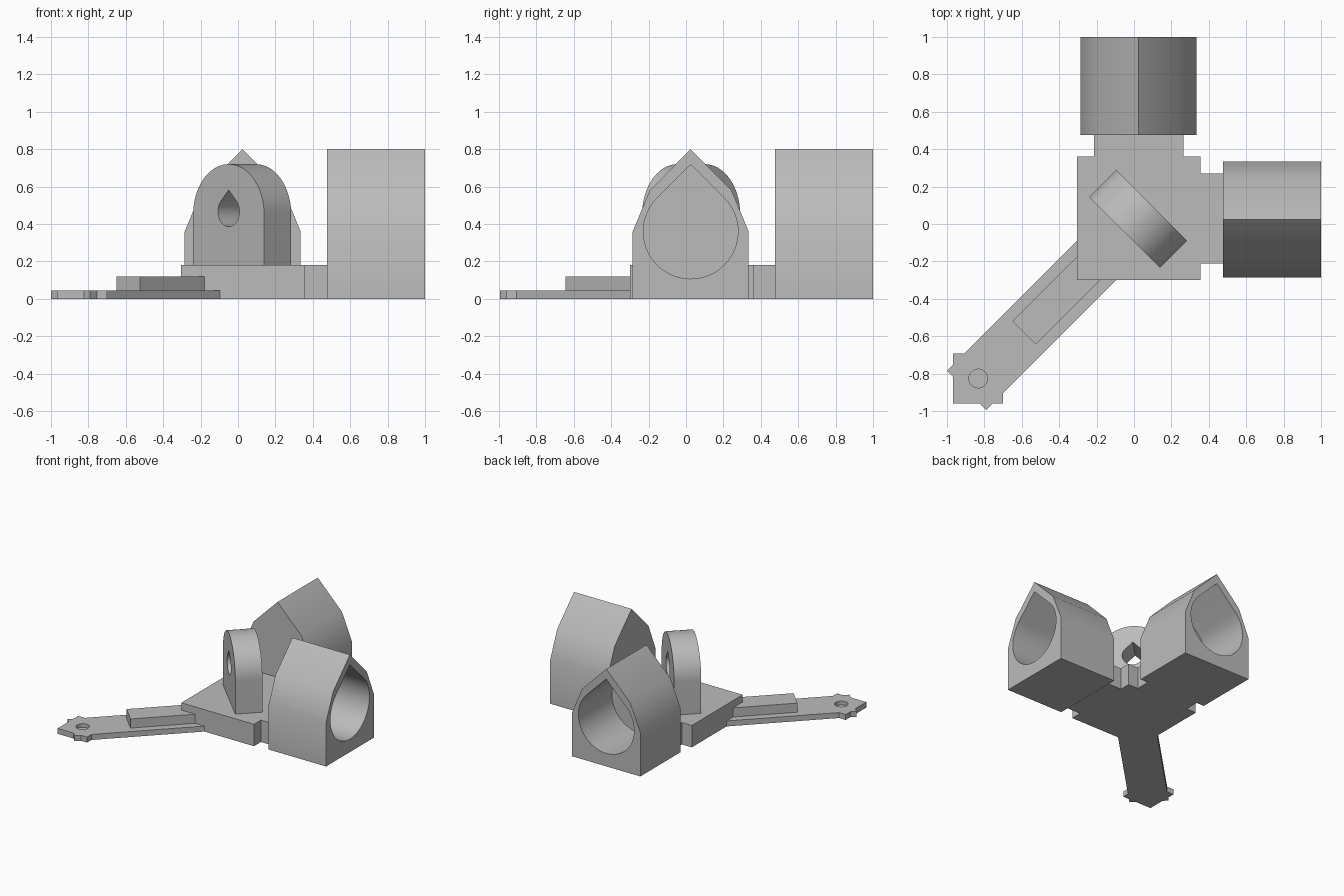
import bpy, bmesh, math
from mathutils import Matrix, Vector

if "Cube" in bpy.data.objects:
    bpy.data.objects.remove(bpy.data.objects["Cube"])

gray = bpy.data.materials.new("light gray plastic")
gray.diffuse_color = (0.5, 0.5, 0.5, 1)
gray.use_nodes = True
gray.node_tree.nodes["Principled BSDF"].inputs["Base Color"].default_value = gray.diffuse_color
UP = Vector((0, 0, 1))
CX = 0.025  # centre of the hub in x and y


def prism(name, pts, depth, origin=(0, 0, 0), u=(1, 0, 0), v=(0, 1, 0)):
    """Extrude a flat outline (u, v) along u x v by depth."""
    u, v = Vector(u).normalized(), Vector(v).normalized()
    w = u.cross(v)
    o = Vector(origin)
    bm = bmesh.new()
    face = bm.faces.new([bm.verts.new(o + u * a + v * b) for a, b in pts])
    ext = bmesh.ops.extrude_face_region(bm, geom=[face])["geom"]
    bmesh.ops.translate(bm, vec=w * depth,
                        verts=[g for g in ext if isinstance(g, bmesh.types.BMVert)])
    bmesh.ops.recalc_face_normals(bm, faces=bm.faces)
    me = bpy.data.meshes.new(name)
    bm.to_mesh(me)
    bm.free()
    me.materials.append(gray)
    ob = bpy.data.objects.new(name, me)
    bpy.context.collection.objects.link(ob)
    return ob


def cut(ob, cutter):
    """Subtract the cutter, then discard it."""
    m = ob.modifiers.new("cut", "BOOLEAN")
    m.operation, m.solver, m.object = "DIFFERENCE", "EXACT", cutter
    select(ob)
    bpy.ops.object.modifier_apply(modifier=m.name)
    bpy.data.objects.remove(cutter)


def select(ob):
    bpy.ops.object.select_all(action="DESELECT")
    ob.select_set(True)
    bpy.context.view_layer.objects.active = ob


def arc(r, a0, a1, n, cx=0, cy=0):
    return [(cx + r * math.cos(math.radians(a0 + (a1 - a0) * i / n)),
             cy + r * math.sin(math.radians(a0 + (a1 - a0) * i / n))) for i in range(n + 1)]


def teardrop(r, cz):
    """Circle with a 45 degree pointed top."""
    return arc(r, 135, 405, 48, 0, cz) + [(0, cz + r * math.sqrt(2))]


# Hub plate with a neck towards each socket
prism("hub_plate", [(-0.305, -0.3), (0.355, -0.3), (0.355, -0.21), (0.475, -0.21),
                    (0.475, 0.27), (0.355, 0.27), (0.355, 0.36), (0.265, 0.36),
                    (0.265, 0.48), (-0.215, 0.48), (-0.215, 0.36), (-0.305, 0.36)], 0.18)

# Two blind pipe sockets, one along x and one along y
house = [(-0.31, 0), (0.31, 0), (0.31, 0.36), (0.219, 0.579), (0, 0.8),
         (-0.219, 0.579), (-0.31, 0.36)]
for name, axis, u, flip in (("right_socket", Vector((1, 0, 0)), (0, 1, 0), 1),
                            ("back_socket", Vector((0, 1, 0)), (-1, 0, 0), 1)):
    start = Vector((CX, CX, 0))
    start -= axis * start.dot(axis)
    body = prism(name, house, 0.523, start + axis * 0.477, u, UP)
    cut(body, prism("bore", teardrop(0.253, 0.36), 0.6, start + axis * 0.565, u, UP))

# Upright lug set diagonally, with a teardrop eye
d = Vector((1, 1, 0)).normalized()
u = Vector((-1, 1, 0)).normalized()
mid = Vector((0.0225, 0.0275, 0))
lug = prism("lug", [(-0.268, 0.18), (0.268, 0.18)] + arc(0.268, 0, 180, 40, 0, 0.452),
            0.205, mid - d * 0.1025, u, UP)
cut(lug, prism("eye", teardrop(0.081, 0.467), 0.4, mid - d * 0.2, u, UP))

# Diagonal arm with a notched square tip and a shallow round recess
arm = prism("arm", [(-0.305, -0.3), (-0.305, -0.09), (-0.907, -0.692), (-0.967, -0.692),
                    (-0.967, -0.752), (-1, -0.785), (-0.967, -0.818), (-0.967, -0.96),
                    (-0.823, -0.96), (-0.79, -0.995), (-0.755, -0.96), (-0.7, -0.96),
                    (-0.7, -0.905), (-0.095, -0.3)], 0.045)
cut(arm, prism("recess", arc(0.05, 0, 350, 35, -0.833, -0.826), 0.1, (0, 0, 0.015)))

# Stiffening rib on top of the arm
prism("arm_rib", [(-0.305, -0.3), (-0.305, -0.175), (-0.65, -0.52), (-0.525, -0.645),
                  (-0.18, -0.3)], 0.075, (0, 0, 0.045))

for ob in list(bpy.context.collection.objects):
    select(ob)
    bpy.ops.object.shade_smooth_by_angle(angle=math.radians(30))
